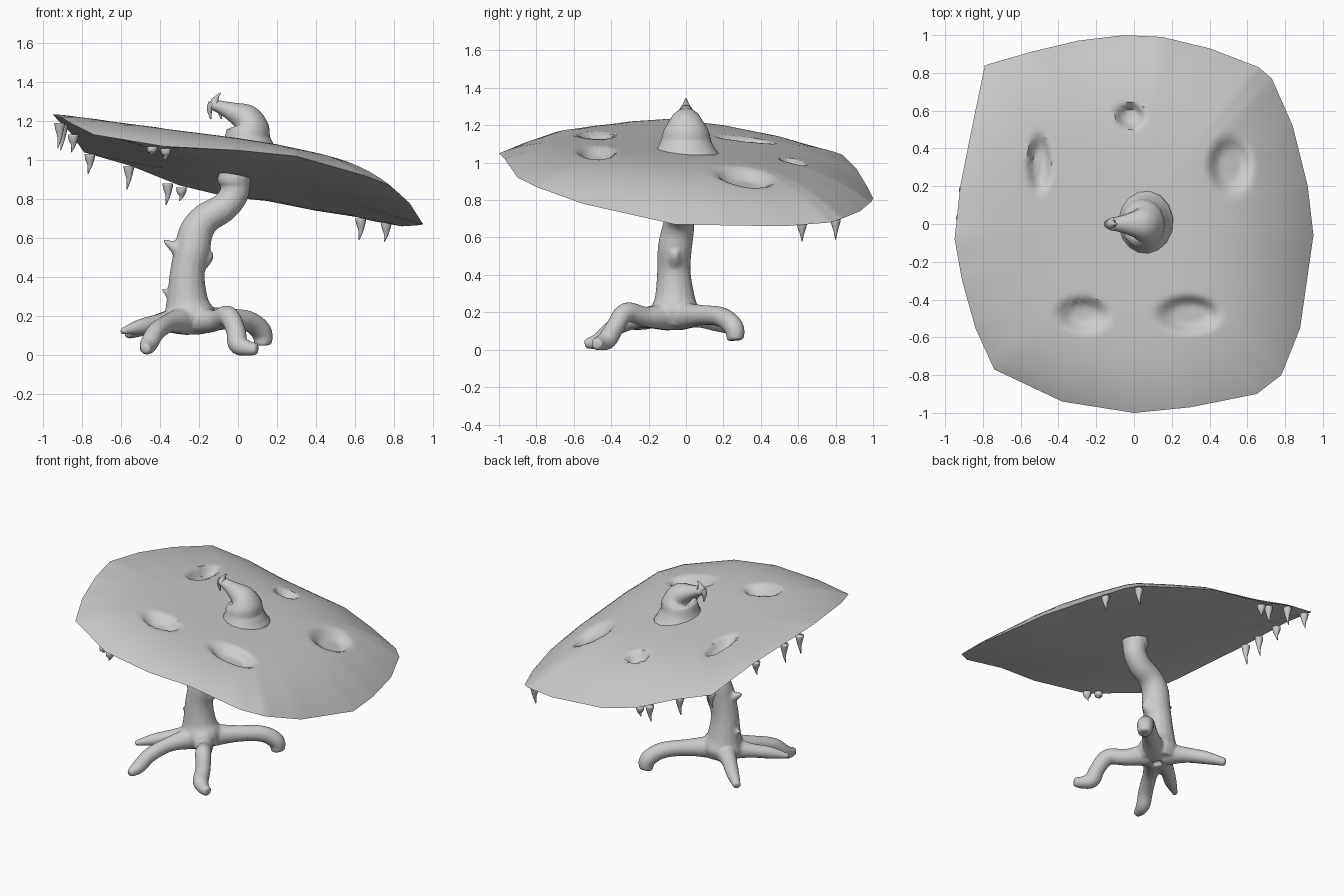
import bpy, bmesh, math
from mathutils import Vector


def make_object(name, bm):
    bmesh.ops.recalc_face_normals(bm, faces=bm.faces)
    for f in bm.faces:
        f.smooth = True
    mesh = bpy.data.meshes.new(name)
    bm.to_mesh(mesh)
    bm.free()
    obj = bpy.data.objects.new(name, mesh)
    bpy.context.collection.objects.link(obj)
    return obj


def spline(points, steps=5):
    """Catmull-Rom through (x, y, z, radius) points."""
    p = [Vector(q) for q in points]
    p = [p[0] * 2 - p[1]] + p + [p[-1] * 2 - p[-2]]
    out = []
    for a, b, c, d in zip(p, p[1:], p[2:], p[3:]):
        for i in range(steps):
            t = i / steps
            out.append(0.5 * (2 * b + (c - a) * t + (2 * a - 5 * b + 4 * c - d) * t * t
                              + (3 * b - a - 3 * c + d) * t ** 3))
    return out + [p[-2]]


def tube(bm, points, sides=16, steps=5):
    path = spline(points, steps)
    side = Vector((0.21, 0.97, 0.11))
    rings = []
    for i, q in enumerate(path):
        tangent = (path[min(i + 1, len(path) - 1)].xyz - path[max(i - 1, 0)].xyz).normalized()
        side = (side - tangent * side.dot(tangent)).normalized()
        other = tangent.cross(side)
        r = max(q.w, 0.002)
        rings.append([bm.verts.new(q.xyz + r * (side * math.cos(a) + other * math.sin(a)))
                      for a in (2 * math.pi * k / sides for k in range(sides))])
    for r0, r1 in zip(rings, rings[1:]):
        for k in range(sides):
            n = (k + 1) % sides
            bm.faces.new((r0[k], r0[n], r1[n], r1[k]))
    bm.faces.new(rings[0])
    bm.faces.new(rings[-1])


def fuse(obj, voxel, smooth):
    m = obj.modifiers.new("fuse", 'REMESH')
    m.mode = 'VOXEL'
    m.voxel_size = voxel
    m.use_smooth_shade = True
    s = obj.modifiers.new("soften", 'SMOOTH')
    s.iterations = smooth


# Cap outline, tilted, counter-clockwise from +x
RIM = [(.95, -.06, .67), (.92, .2, .665), (.84, .52, .66), (.73, .77, .68), (.66, .83, .70),
       (.4, .93, .74), (.15, .99, .79), (-.05, 1, .81), (-.3, .97, .87), (-.55, .91, .97),
       (-.79, .84, 1.04), (-.86, .5, 1.14), (-.92, .2, 1.2), (-.95, -.08, 1.235), (-.91, -.3, 1.22),
       (-.84, -.55, 1.18), (-.74, -.77, 1.13), (-.38, -.94, 1.07), (0, -1, 1.05),
       (.3, -.97, 1.02), (.65, -.9, .92), (.78, -.8, .87), (.88, -.55, .78)]
# Dimples in the top: x, y, half width, half depth
DIMPLES = [(-.5, .32, .07, .17), (-.02, .57, .085, .075), (.51, .31, .13, .17),
           (-.27, -.48, .15, .1), (.29, -.48, .19, .11)]


def top_point(p, t):
    """Gently tilted plateau that falls away to the rim."""
    x, y = p.x * t, p.y * t
    z = (1.075 - .15 * x - .078 * y) * (1 - t ** 4) + p.z * t ** 4
    for cx, cy, a, b in DIMPLES:
        d = math.hypot((x - cx) / a, (y - cy) / b)
        if d < 1:
            u = min(1, (1 - d) * 1.8)
            z -= .055 * u * u * (3 - 2 * u)
    return x, y, z


def under_point(p, t):
    x, y = p.x * t, p.y * t
    return x, y, (.915 - .18 * x - .09 * y) * (1 - t ** 3) + p.z * t ** 3


# Cap
outline = []
for a, b in zip(RIM, RIM[1:] + RIM[:1]):
    outline += [Vector(a).lerp(Vector(b), i / 6) for i in range(6)]
bm = bmesh.new()
rings = [[bm.verts.new(top_point(p, t / 48)) for p in outline] for t in range(1, 49)]
rings += [[bm.verts.new(under_point(p, t / 12)) for p in outline] for t in range(11, 0, -1)]
n = len(outline)
for r0, r1 in zip(rings, rings[1:]):
    for k in range(n):
        bm.faces.new((r0[k], r0[(k + 1) % n], r1[(k + 1) % n], r1[k]))
for ring, z in ((rings[0], 1.075), (rings[-1], .915)):
    mid = bm.verts.new((0, 0, z))
    for k in range(n):
        bm.faces.new((ring[k], ring[(k + 1) % n], mid))
cap = make_object("cap", bm)
bpy.context.view_layer.objects.active = cap
cap.select_set(True)
bpy.ops.object.shade_smooth_by_angle(angle=math.radians(40))

# Drips hanging from the rim: base x, y, z and tip z
bm = bmesh.new()
for x, y, z, tip in [(-.915, .03, 1.19, 1.06), (-.9, .18, 1.18, 1.05), (-.845, .42, 1.13, 1.04),
                     (-.76, .8, 1.03, .93), (-.56, .87, .97, .85), (-.36, .92, .88, .77),
                     (-.29, .93, .86, .79), (-.37, -.91, 1.06, 1.0), (-.44, -.88, 1.07, 1.03),
                     (.63, .8, .70, .59), (.76, .62, .68, .58)]:
    tube(bm, [(x, y, z, .028), (x, y, z - .025, .024),
              (x, y, (z + tip) / 2 - .01, .012), (x - .01, y, tip, .002)], 10, 3)
make_object("rim_drips", bm)

# Hooked horn on top, wider across than it is long
bm = bmesh.new()
tube(bm, [(.05, 0, 1.04, .16), (.05, 0, 1.08, .135), (.05, 0, 1.12, .118), (.053, 0, 1.17, .106),
          (.035, 0, 1.215, .078), (-.03, 0, 1.248, .05), (-.085, 0, 1.27, .035),
          (-.12, 0, 1.287, .028), (-.11, 0, 1.32, .012), (-.09, 0, 1.345, .003)])
tube(bm, [(-.13, 0, 1.29, .025), (-.145, 0, 1.26, .015), (-.14, 0, 1.21, .003)], 10)
tube(bm, [(-.085, 0, 1.265, .02), (-.09, 0, 1.24, .012), (-.085, 0, 1.21, .003)], 10)
for v in bm.verts:
    v.co.y *= 1.15
make_object("top_horn", bm)

# Stalk with its collar, thorns and roots fused into one skin
bm = bmesh.new()
tube(bm, [(-.25, -.06, .13, .11), (-.25, -.06, .2, .135), (-.26, -.06, .28, .108),
          (-.26, -.065, .42, .09), (-.235, -.06, .54, .092), (-.215, -.045, .63, .088),
          (-.165, -.035, .7, .08), (-.075, -.025, .755, .075), (-.022, -.015, .82, .074),
          (-.015, -.01, .88, .078), (-.015, -.01, .94, .088)])
tube(bm, [(-.02, -.01, .88, .084), (-.02, -.01, .91, .088)])
tube(bm, [(-.27, -.08, .52, .06), (-.32, -.08, .55, .035), (-.385, -.08, .59, .008)], 10)
tube(bm, [(-.3, -.06, .28, .05), (-.35, -.06, .31, .025), (-.39, -.06, .34, .006)], 10)
tube(bm, [(-.2, -.06, .47, .05), (-.16, -.06, .5, .035), (-.14, -.06, .53, .02)], 10)
for root in [
    [(-.22, -.08, .18, .08), (-.12, -.21, .175, .055), (-.05, -.32, .2, .053),
     (-.01, -.38, .12, .05), (0, -.42, .055, .052), (.05, -.46, .035, .04), (.1, -.48, .03, .03)],
    [(-.22, -.05, .18, .08), (-.07, .08, .185, .055), (.05, .19, .175, .053),
     (.12, .255, .12, .054), (.13, .265, .05, .045)],
    [(-.26, -.1, .18, .08), (-.35, -.25, .165, .05), (-.42, -.38, .12, .048),
     (-.46, -.46, .05, .045), (-.475, -.54, .03, .025)],
    [(-.27, -.07, .18, .08), (-.4, -.15, .165, .048), (-.5, -.23, .145, .04),
     (-.6, -.3, .12, .016)],
    [(-.27, -.04, .18, .08), (-.38, .06, .17, .052), (-.48, .16, .14, .042),
     (-.57, .24, .105, .025)],
]:
    tube(bm, root)
stalk = make_object("stalk_and_roots", bm)
fuse(stalk, .01, 4)
